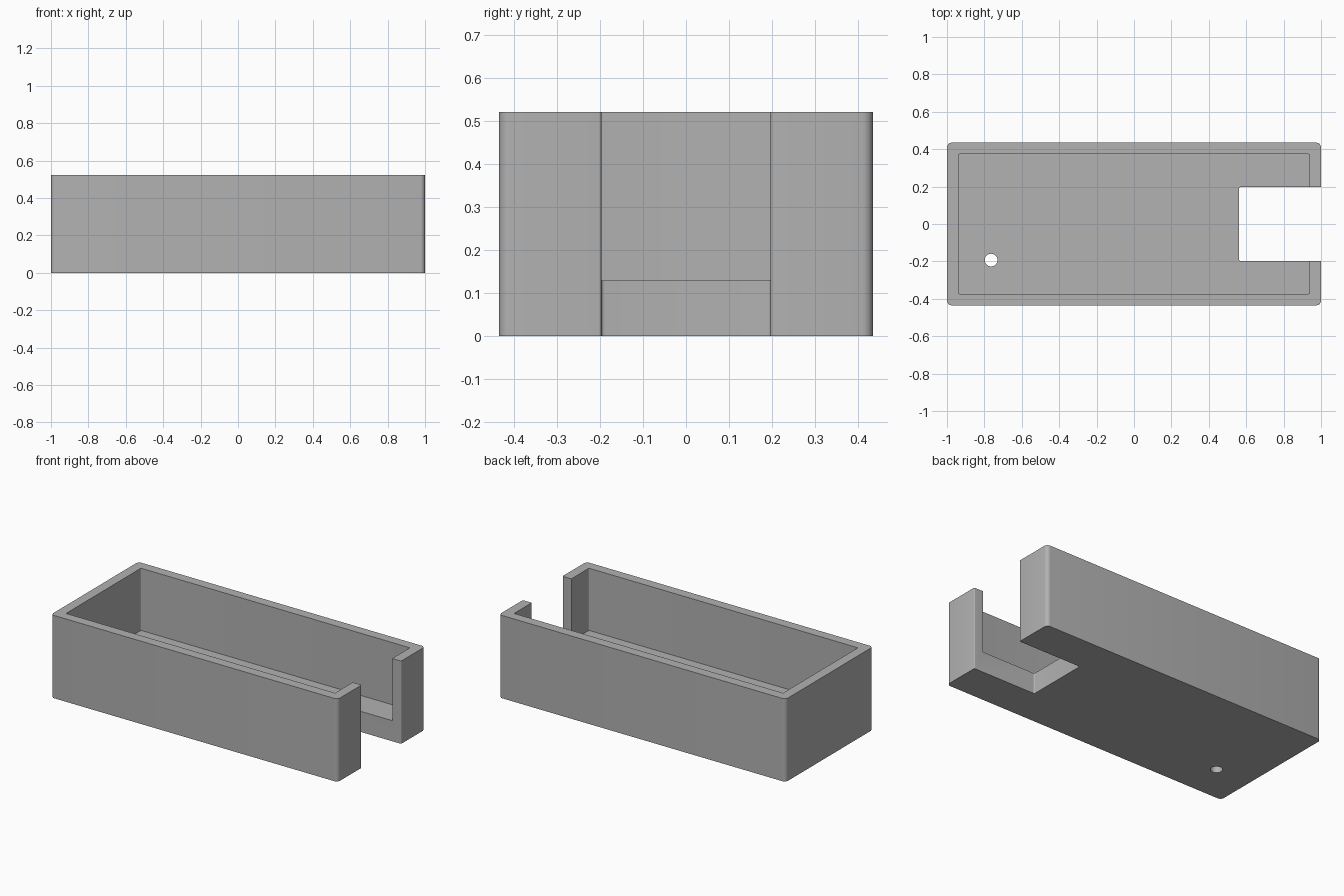
import bpy
import bmesh
import math
from mathutils import Vector

cube = bpy.data.objects.get("Cube")
if cube:
    bpy.data.objects.remove(cube, do_unlink=True)

# Overall sizes
HX, HY, HEIGHT = 1.0, 0.435, 0.522
WALL, FLOOR = 0.062, 0.13
NOTCH_X, NOTCH_Y = 0.562, 0.197

# Plain grey material
grey = bpy.data.materials.new("plain_grey")
grey.use_nodes = True
colour = (0.445, 0.445, 0.445, 1)
grey.diffuse_color = colour
grey.node_tree.nodes["Principled BSDF"].inputs["Base Color"].default_value = colour


def rounded(corners, steps=6):
    """Round each (x, y, radius) right-angled corner of an outline."""
    points = []
    for i, (x, y, r) in enumerate(corners):
        p = Vector((x, y))
        before = (Vector(corners[i - 1][:2]) - p).normalized() * r
        after = (Vector(corners[(i + 1) % len(corners)][:2]) - p).normalized() * r
        centre = p + before + after
        for s in range(steps + 1):
            a = math.pi / 2 * s / steps
            points.append(centre - after * math.cos(a) - before * math.sin(a))
    return points


def prism(name, outline, z0, z1):
    """Extrude a flat outline from z0 to z1."""
    bm = bmesh.new()
    face = bm.faces.new([bm.verts.new((p.x, p.y, z0)) for p in outline])
    top = bmesh.ops.extrude_face_region(bm, geom=[face])["geom"]
    bmesh.ops.translate(bm, vec=(0, 0, z1 - z0),
                        verts=[v for v in top if isinstance(v, bmesh.types.BMVert)])
    bmesh.ops.recalc_face_normals(bm, faces=bm.faces)
    mesh = bpy.data.meshes.new(name)
    bm.to_mesh(mesh)
    bm.free()
    obj = bpy.data.objects.new(name, mesh)
    bpy.context.collection.objects.link(obj)
    mesh.materials.append(grey)
    return obj


# Solid block with the open slot in its right end
half = [(NOTCH_X, NOTCH_Y, 0.008), (HX, NOTCH_Y, 0.006),
        (HX, HY, 0.025), (-HX, HY, 0.025)]
mirrored = [(x, -y, r) for x, y, r in reversed(half)]
tray = prism("open_tray", rounded(half + mirrored), 0, HEIGHT)

# Cutters for the cavity and the round floor hole
ix, iy = HX - WALL, HY - WALL
cavity = prism("cavity_cutter",
               rounded([(sx * ix, sy * iy, 0.005)
                        for sx, sy in ((1, -1), (1, 1), (-1, 1), (-1, -1))]),
               FLOOR, HEIGHT + 0.2)
circle = [Vector((-0.764 + 0.034 * math.cos(a), -0.193 + 0.034 * math.sin(a)))
          for a in (math.tau * i / 48 for i in range(48))]
hole = prism("hole_cutter", circle, -0.1, FLOOR + 0.1)

# Cut, then discard the cutters
bpy.ops.object.select_all(action="DESELECT")
tray.select_set(True)
bpy.context.view_layer.objects.active = tray
for cutter in (cavity, hole):
    cutter.hide_render = True
    mod = tray.modifiers.new(cutter.name, "BOOLEAN")
    mod.operation = "DIFFERENCE"
    mod.solver = "EXACT"
    mod.object = cutter
    bpy.ops.object.modifier_apply(modifier=mod.name)
    bpy.data.objects.remove(cutter, do_unlink=True)

bpy.ops.object.shade_smooth_by_angle(angle=math.radians(30))
